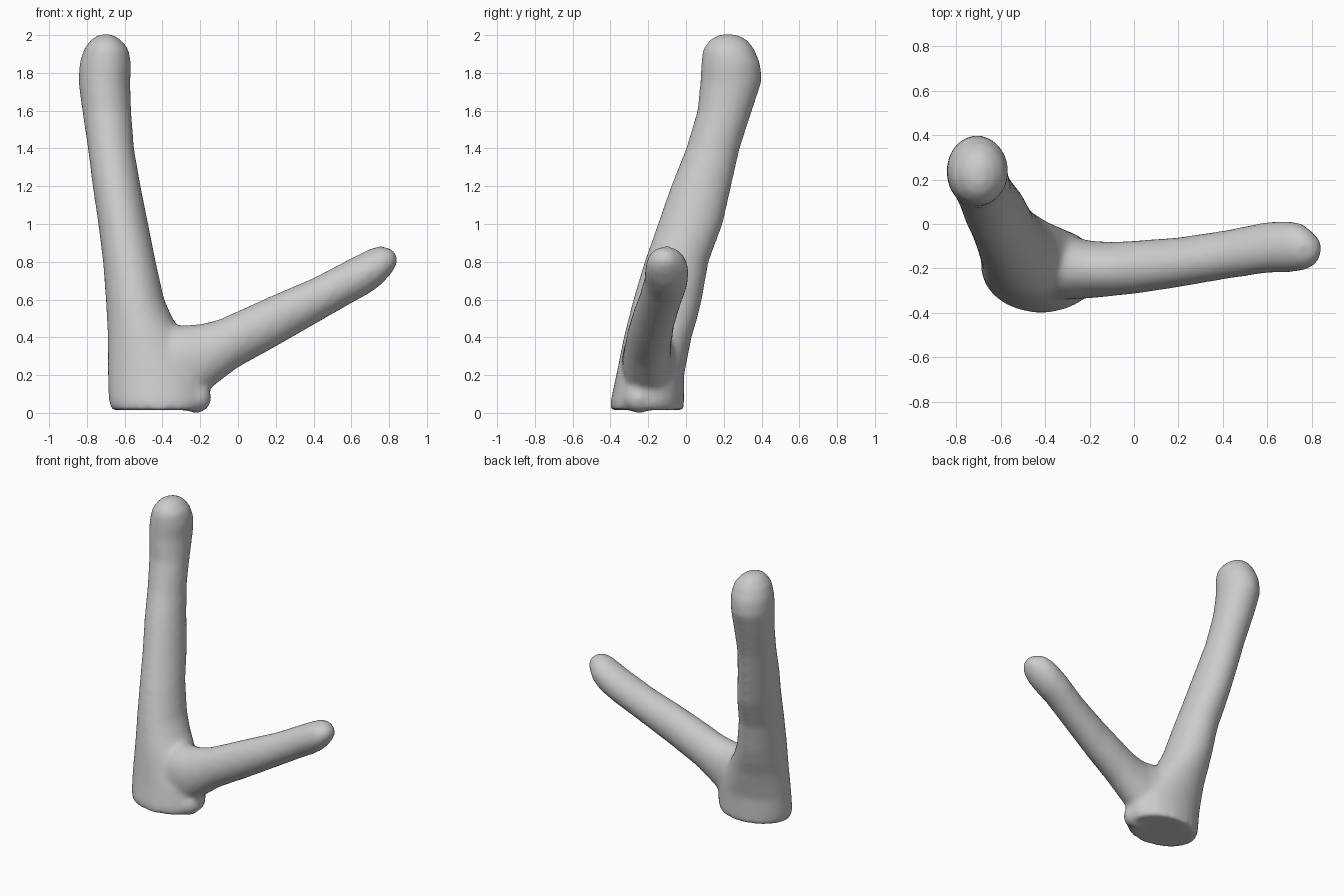
import bpy, bmesh, math
from mathutils import Vector

if "Cube" in bpy.data.objects:
    bpy.data.objects.remove(bpy.data.objects["Cube"], do_unlink=True)

bone = bpy.data.materials.new("pale_grey")
bone.use_nodes = True
bone.diffuse_color = (0.6, 0.6, 0.6, 1)
bone.node_tree.nodes["Principled BSDF"].inputs["Base Color"].default_value = bone.diffuse_color

SIDES = 28


def loft(bm, sections, place):
    """Skin elliptical rings; each section is (position, low_a, high_a, low_b, high_b)."""
    rings = []
    for pos, a0, a1, b0, b1 in sections:
        ring = []
        for i in range(SIDES):
            t = math.tau * i / SIDES
            a = (a0 + a1) / 2 + (a1 - a0) / 2 * math.cos(t)
            b = (b0 + b1) / 2 + (b1 - b0) / 2 * math.sin(t)
            ring.append(bm.verts.new(place(pos, a, b)))
        rings.append(ring)
    for r, s in zip(rings, rings[1:]):
        for i in range(SIDES):
            j = (i + 1) % SIDES
            bm.faces.new((r[i], r[j], s[j], s[i]))
    bm.faces.new(rings[0][::-1])
    bm.faces.new(rings[-1])


bm = bmesh.new()

# Upright beam with its flared foot: height, x range, y range
beam = [
    (0.015, -.67, -.17, -.40, -.01), (0.06, -.685, -.15, -.40, -.01),
    (0.2, -.69, -.16, -.37, -.01), (0.4, -.69, -.28, -.33, .03),
    (0.5, -.695, -.345, -.305, .06), (0.6, -.70, -.39, -.28, .085),
    (0.8, -.715, -.435, -.22, .12), (1.0, -.74, -.475, -.15, .195),
    (1.2, -.77, -.515, -.08, .24), (1.4, -.795, -.55, 0, .285),
    (1.6, -.825, -.565, .06, .35), (1.75, -.845, -.57, .075, .40),
    (1.85, -.84, -.565, .08, .395), (1.93, -.815, -.58, .09, .36),
    (1.98, -.775, -.625, .13, .32), (2.005, -.73, -.67, .18, .26),
]
loft(bm, beam, lambda z, x, y: (x, y, z))

# Side tine: distance along x, y range, z range
tine = [
    (-.5, -.32, -.06, .12, .42), (-.3, -.34, -.05, .08, .465),
    (-.2, -.335, -.075, .085, .47), (-.1, -.325, -.08, .165, .495),
    (0, -.315, -.075, .24, .54), (.2, -.285, -.06, .35, .63),
    (.4, -.25, -.03, .465, .715), (.6, -.22, .01, .58, .82),
    (.7, -.217, .015, .635, .87), (.76, -.212, 0, .68, .885),
    (.81, -.19, -.04, .735, .87), (.845, -.14, -.08, .79, .835),
]
loft(bm, tine, lambda x, y, z: (x, y, z))

# Low knob under the foot
knob = bmesh.ops.create_icosphere(bm, subdivisions=3, radius=0.08)["verts"]
for v in knob:
    v.co = v.co + Vector((-.22, -.25, .077))

bmesh.ops.recalc_face_normals(bm, faces=bm.faces)
mesh = bpy.data.meshes.new("antler")
bm.to_mesh(mesh)
bm.free()
mesh.materials.append(bone)
antler = bpy.data.objects.new("antler", mesh)
bpy.context.collection.objects.link(antler)

# Fuse the parts and soften the joints
fuse = antler.modifiers.new("fuse", "REMESH")
fuse.mode = "VOXEL"
fuse.voxel_size = 0.018
fuse.use_smooth_shade = True
soften = antler.modifiers.new("soften", "SMOOTH")
soften.factor = 0.5
soften.iterations = 10
